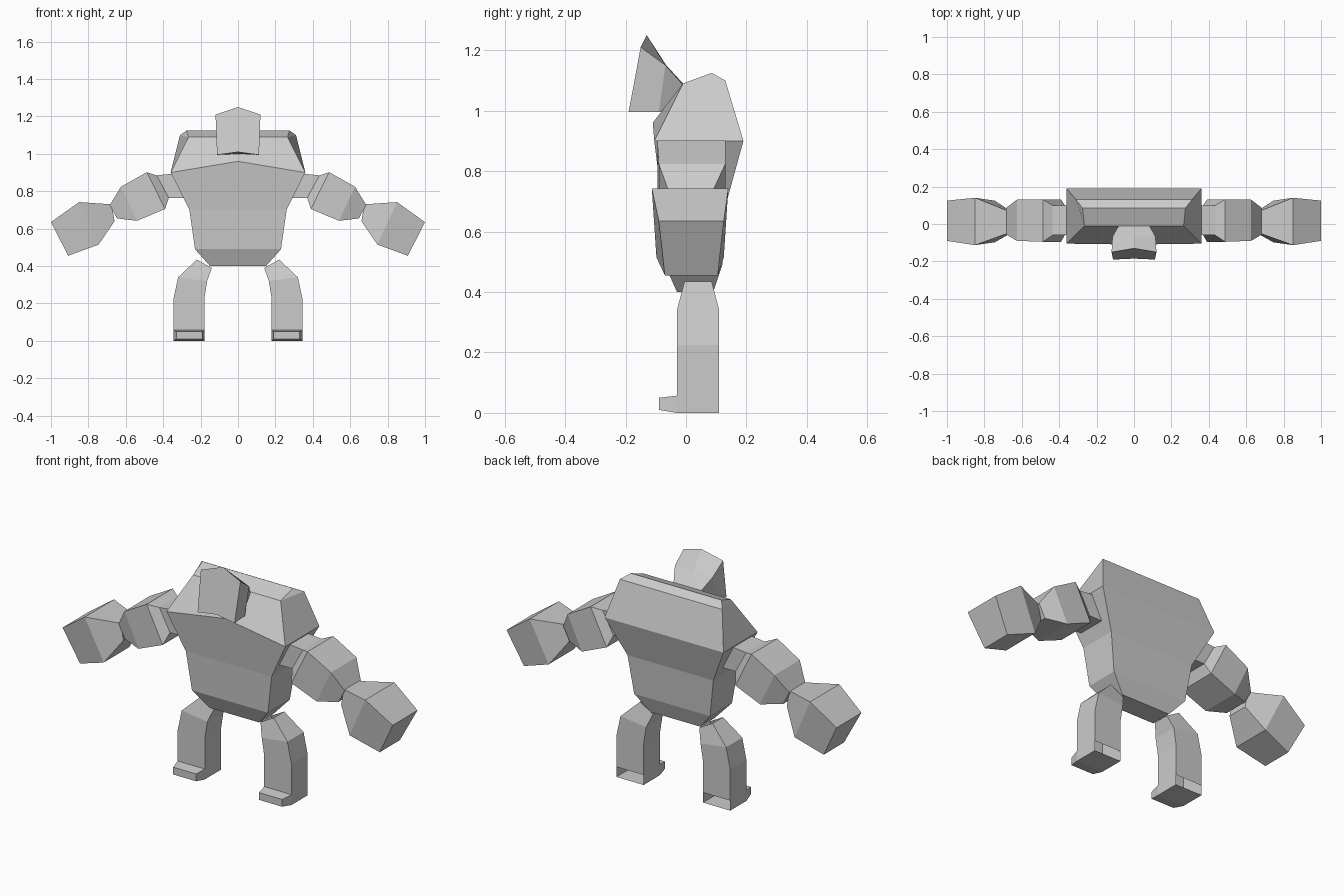
import bpy, bmesh

if "Cube" in bpy.data.objects:
    bpy.data.objects.remove(bpy.data.objects["Cube"])


def loft(name, rings, cap_start=True, cap_end=True, skip=()):
    """Skin equal-length rings of points; skip holds (ring, side) faces left open."""
    bm = bmesh.new()
    vs = [[bm.verts.new(p) for p in r] for r in rings]
    n = len(rings[0])
    holes = []
    for i in range(len(vs) - 1):
        for j in range(n):
            k = (j + 1) % n
            f = bm.faces.new((vs[i][j], vs[i][k], vs[i + 1][k], vs[i + 1][j]))
            if (i, j) in skip:
                holes.append(f)
    if cap_start:
        bm.faces.new(vs[0])
    if cap_end:
        bm.faces.new(vs[-1])
    bmesh.ops.recalc_face_normals(bm, faces=bm.faces)
    bmesh.ops.delete(bm, geom=holes, context='FACES_ONLY')
    me = bpy.data.meshes.new(name)
    bm.to_mesh(me)
    bm.free()
    ob = bpy.data.objects.new(name, me)
    bpy.context.collection.objects.link(ob)
    return ob


def body_ring(xf, yf, zf, ym, zm, xb, yb, zb):
    """Symmetric ring: front corners, front middle, back corners."""
    return [(-xf, yf, zf), (0, ym, zm), (xf, yf, zf), (xb, yb, zb), (-xb, yb, zb)]


def limb_ring(s, top, bot, y0, y1, inset=0.0):
    """Four-sided ring from two (x, z) points and a depth range."""
    return [(s * top[0], y0, top[1]), (s * top[0], y1, top[1]),
            (s * bot[0], y1 - inset, bot[1]), (s * bot[0], y0 + inset, bot[1])]


# Torso, pelvis up to the shoulder rim and sloping upper chest
loft("torso", [
    body_ring(.15, -.03, .40, -.03, .40, .15, .09, .40),
    body_ring(.23, -.07, .49, -.07, .49, .23, .12, .49),
    body_ring(.26, -.08, .70, -.08, .70, .26, .135, .70),
    body_ring(.36, -.105, .90, -.11, .96, .36, .19, .90),
    body_ring(.265, -.01, 1.09, -.01, 1.09, .31, .13, 1.10),
], cap_end=False)

# Ridged top of the back
loft("back_ridge", [
    [(s * .265, -.01, 1.09), (s * .275, .085, 1.125), (s * .31, .13, 1.10)]
    for s in (-1, 1)])


# Head: peaked front plate tapering back into the chest
def head_ring(xt, yt, zt, yp, zp, xb, yb, zb, yc, zc):
    return [(-xt, yt, zt), (0, yp, zp), (xt, yt, zt),
            (xb, yb, zb), (0, yc, zc), (-xb, yb, zb)]


loft("head", [
    head_ring(.12, -.15, 1.21, -.13, 1.25, .112, -.19, .995, -.185, 1.01),
    head_ring(.115, -.068, 1.15, -.065, 1.15, .105, -.09, .995, -.09, 1.0),
    head_ring(.08, -.005, 1.08, -.005, 1.085, .08, -.05, 1.01, -.05, 1.01),
])

for side, s in (("left", 1), ("right", -1)):
    # Upper arm with narrow shoulder joint
    loft(side + "_arm", [
        limb_ring(s, (.34, .895), (.29, .765), -.06, .10),
        limb_ring(s, (.435, .885), (.37, .765), -.06, .10),
        limb_ring(s, (.487, .902), (.39, .705), -.095, .13),
        limb_ring(s, (.626, .824), (.54, .642), -.09, .13),
        limb_ring(s, (.685, .727), (.647, .655), -.055, .085),
    ])
    # Big blocky fist
    loft(side + "_fist", [
        limb_ring(s, (.675, .73), (.66, .64), -.05, .07),
        limb_ring(s, (.85, .742), (.745, .515), -.113, .14, .015),
        limb_ring(s, (1.0, .635), (.908, .455), -.09, .125, .02),
    ])
    # Leg, open at the heel
    loft(side + "_leg", [
        limb_ring(s, (.22, .435), (.14, .39), -.005, .085),
        limb_ring(s, (.32, .34), (.165, .32), -.03, .11),
        limb_ring(s, (.345, .225), (.18, .225), -.03, .11),
        limb_ring(s, (.345, .055), (.18, .055), -.03, .11),
        limb_ring(s, (.345, 0), (.18, 0), -.03, .11),
    ], cap_start=False, skip={(3, 1), (3, 3)})
    # Toe block
    loft(side + "_toe", [
        [(s * x, y, z) for x, z in ((a, z0), (b, z0), (b, z1), (a, z1))]
        for y, a, b, z0, z1 in ((-.03, .18, .345, 0, .057), (-.09, .19, .33, .01, .05))
    ], cap_start=False)
